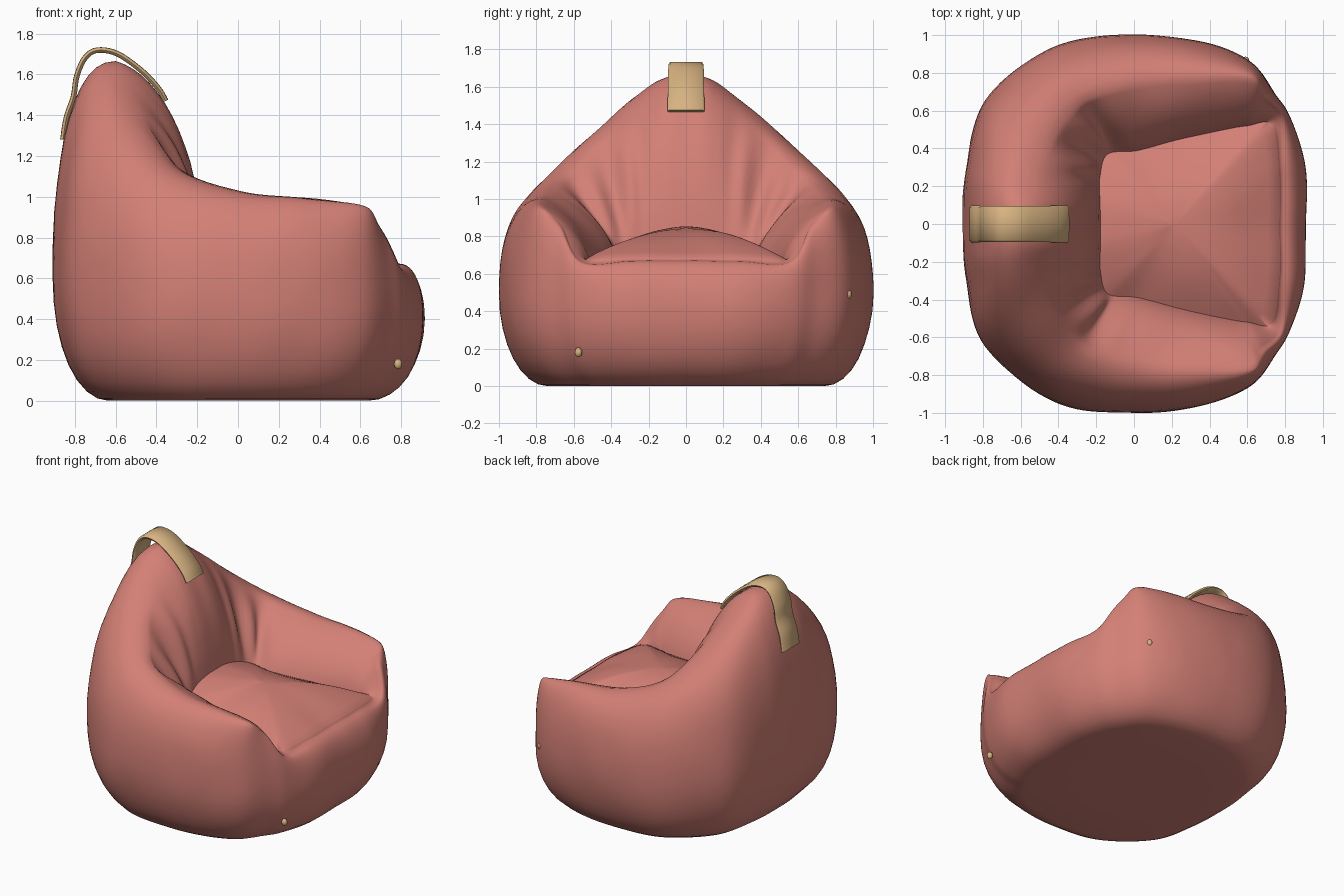
import bpy, bmesh, math
from mathutils import Vector, noise

if "Cube" in bpy.data.objects:
    bpy.data.objects.remove(bpy.data.objects["Cube"])


def material(name, rgb):
    m = bpy.data.materials.new(name)
    m.diffuse_color = (*rgb, 1)
    m.use_nodes = True
    m.node_tree.nodes["Principled BSDF"].inputs["Base Color"].default_value = m.diffuse_color
    return m


CORAL = material("coral fabric", (0.65, 0.215, 0.18))
TAN = material("tan strap", (0.68, 0.45, 0.22))


def finish(name, bm, mat, angle):
    bmesh.ops.recalc_face_normals(bm, faces=bm.faces)
    me = bpy.data.meshes.new(name)
    bm.to_mesh(me)
    bm.free()
    me.materials.append(mat)
    ob = bpy.data.objects.new(name, me)
    bpy.context.collection.objects.link(ob)
    bpy.ops.object.select_all(action='DESELECT')
    ob.select_set(True)
    bpy.context.view_layer.objects.active = ob
    bpy.ops.object.shade_smooth_by_angle(angle=math.radians(angle))
    return ob


def catmull(a, b, c, d, t):
    return [0.5 * (2 * q + (r - p) * t + (2 * p - 5 * q + 4 * r - s) * t * t
                   + (3 * q - p - 3 * r + s) * t ** 3) for p, q, r, s in zip(a, b, c, d)]


# Stations from front centre round to back centre:
# widest outline x y z, rim x y z, seat crease x y z, inner puffiness
STATIONS = [
    (.91, 0, .40, .79, 0, .67, .77, 0, .685, .5),
    (.905, .30, .40, .79, .30, .67, .77, .30, .685, .5),
    (.83, .56, .42, .775, .56, .665, .73, .525, .675, .5),
    (.755, .685, .45, .67, .67, .86, .60, .52, .68, .5),
    (.615, .86, .47, .62, .77, .955, .48, .50, .68, .6),
    (.35, .965, .50, .30, .77, .995, .25, .45, .70, .55),
    (0, 1.0, .50, 0, .74, 1.03, .02, .39, .72, .55),
    (-.43, .94, .52, -.29, .63, 1.14, -.14, .37, .75, .2),
    (-.79, .65, .55, -.48, .36, 1.42, -.18, .25, .80, .65),
    (-.89, .30, .58, -.58, .14, 1.63, -.18, .12, .835, .8),
    (-.91, 0, .60, -.60, 0, 1.665, -.18, 0, .84, .8),
]
MIRROR = (1, -1, 1, 1, -1, 1, 1, -1, 1, 1)
rows = STATIONS + [tuple(v * s for v, s in zip(r, MIRROR)) for r in STATIONS[-2:0:-1]]
SUB = 10
SEAT_STEPS = 9
SEAT_MID = Vector((.22, 0, .855))


def column(row, u):
    """One radial section: under the base, up the outside, over the rim, to the seat."""
    wide, rim, crease, k = Vector(row[0:3]), Vector(row[3:6]), Vector(row[6:9]), row[9]
    foot = Vector((wide.x * .7, wide.y * .74, 0))
    power = .87 + .13 * max(0, 1 - u / 2)                # softer curve along the front edge
    pts = [foot * .5]
    for i in range(8):                                   # rounded underside edge
        a = i / 8 * math.pi / 2
        p = foot.lerp(wide, math.sin(a))
        pts.append(Vector((p.x, p.y, wide.z * (1 - math.cos(a)))))
    for i in range(12):                                  # outer wall
        a = i / 12 * math.pi / 2
        p = rim.lerp(wide, math.cos(a) ** power)
        pts.append(Vector((p.x, p.y, wide.z + (rim.z - wide.z) * math.sin(a) ** power)))
    fold = math.exp(-((u - 7.2) / 0.8) ** 2)             # gathers where arm meets back
    for i in range(14):                                  # inner wall
        t = i / 14
        a = t * math.pi / 2
        p = rim.lerp(crease, k * math.sin(a) + (1 - k) * t)
        z = crease.z + (rim.z - crease.z) * (k * math.cos(a) + (1 - k) * (1 - t))
        ripple = .02 * fold * math.sin(u * 8 + t * 2) * math.sin(math.pi * t)
        pts.append(Vector((p.x + ripple, p.y, z + ripple)))
    for i in range(SEAT_STEPS):                          # domed seat
        t = i / SEAT_STEPS
        p = crease.lerp(SEAT_MID, t)
        p.z = crease.z + (SEAT_MID.z - crease.z) * math.sin(t * math.pi / 2) ** .85
        pts.append(p)
    return pts


# Bean bag body
bm = bmesh.new()
n = len(rows)
cols = []
for j in range(n):
    for s in range(SUB):
        r = catmull(rows[j - 1], rows[j], rows[(j + 1) % n], rows[(j + 2) % n], s / SUB)
        u = j + s / SUB
        cols.append([bm.verts.new(p) for p in column(r, min(u, n - u))])
bottom, top = bm.verts.new((0, 0, 0)), bm.verts.new(SEAT_MID)
for a, b in zip(cols, cols[1:] + cols[:1]):
    for i in range(len(a) - 1):
        bm.faces.new((a[i], b[i], b[i + 1], a[i + 1]))
    bm.faces.new((bottom, b[0], a[0]))
    bm.faces.new((top, a[-1], b[-1]))
seat = [v for c in cols for v in c[1 - SEAT_STEPS:]] + [top]
for _ in range(25):                                      # even out the seat dome
    bmesh.ops.smooth_vert(bm, verts=seat, factor=.5, use_axis_z=True)
bmesh.ops.recalc_face_normals(bm, faces=bm.faces)
bm.normal_update()
for v, nor in [(v, v.normal.copy()) for v in bm.verts]:  # soft cloth unevenness
    c = v.co
    calm = 0 if c.z > 1.2 and abs(c.y) < .15 else 1      # keep smooth beneath the strap
    v.co += nor * .007 * calm * min(1, c.z * 4) * noise.noise(Vector((c.x * 4, c.y * 4, c.z * 3)))
finish("bean_bag_body", bm, CORAL, 50)

# Carry strap: a flat band arched over the peak
PATH = [(-.858, 1.28), (-.84, 1.39), (-.806, 1.49), (-.79, 1.59), (-.75, 1.68),
        (-.69, 1.718), (-.59, 1.70), (-.47, 1.615), (-.39, 1.53), (-.355, 1.47)]
ext = [PATH[0]] + PATH + [PATH[-1]]
line = [catmull(*ext[i:i + 4], t / 5) for i in range(len(PATH) - 1) for t in range(5)]
line.append(list(PATH[-1]))
SECTION = ((-.09, 1), (0, 1.1), (.09, 1), (.1, 0), (.09, -1), (0, -1), (-.09, -1), (-.1, 0))
bm = bmesh.new()
prev = None
for i, (x, z) in enumerate(line):
    a, b = line[max(i - 1, 0)], line[min(i + 1, len(line) - 1)]
    d = Vector((b[0] - a[0], b[1] - a[1])).normalized()
    nx, nz = -d.y * .013, d.x * .013
    waist = 1 - .06 * math.sin(math.pi * i / (len(line) - 1))
    ring = [bm.verts.new((x + nx * o, y * waist, z + nz * o)) for y, o in SECTION]
    if prev:
        for q in range(8):
            w = (q + 1) % 8
            bm.faces.new((prev[q], prev[w], ring[w], ring[q]))
    else:
        bm.faces.new(ring)
    prev = ring
bm.faces.new(prev)
finish("carry_strap", bm, TAN, 60)

# Small toggles on the front corner and the side
for name, pos in (("front_toggle", (.785, -.575, .18)), ("side_toggle", (.59, .866, .49))):
    bm = bmesh.new()
    bmesh.ops.create_uvsphere(bm, u_segments=12, v_segments=8, radius=.02)
    bmesh.ops.scale(bm, verts=bm.verts, vec=(1, 1, 1.3))
    bmesh.ops.translate(bm, verts=bm.verts, vec=pos)
    finish(name, bm, TAN, 60)
